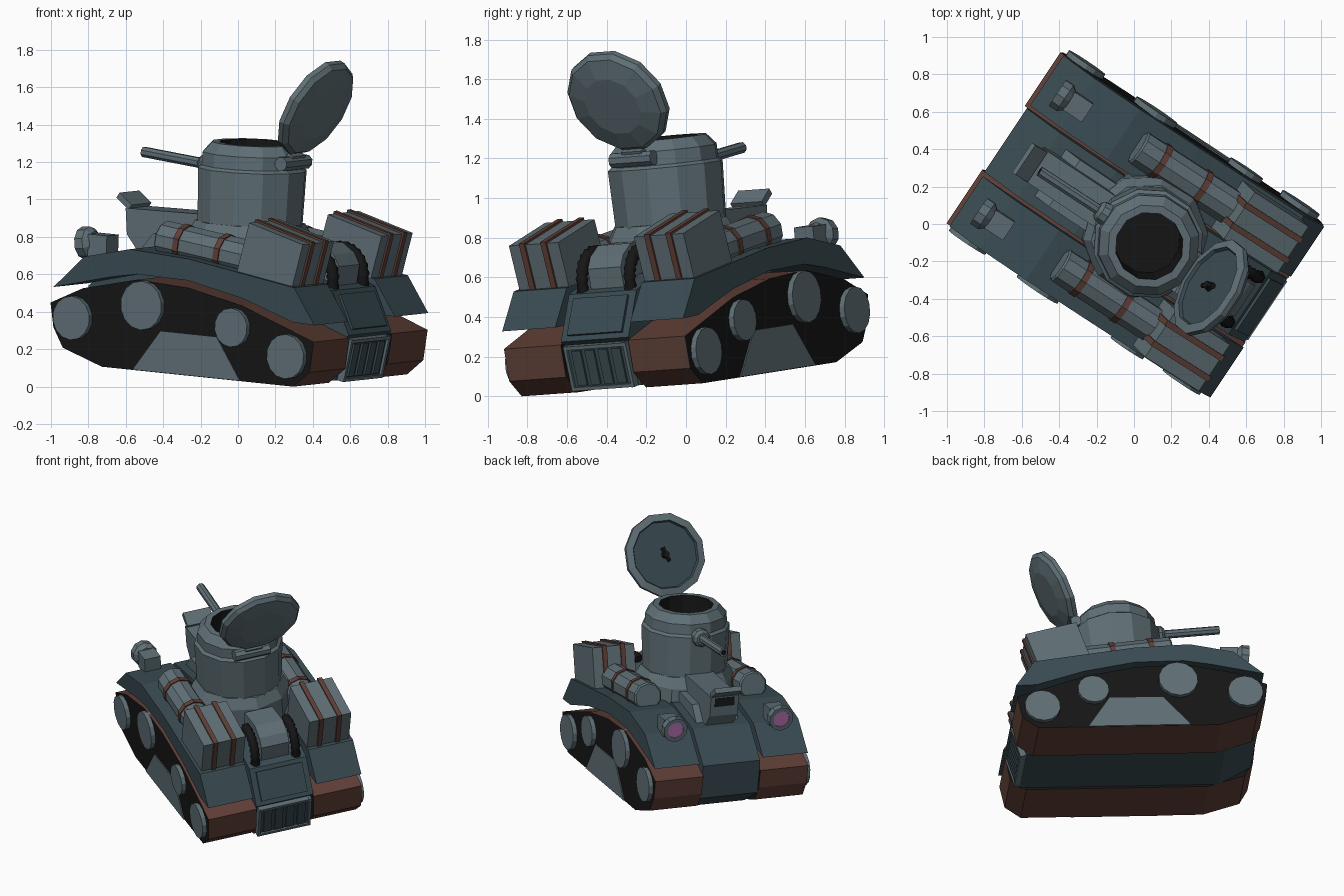
import bpy, bmesh
from math import sin, cos, pi, radians
from mathutils import Vector, Matrix

if "Cube" in bpy.data.objects:
    bpy.data.objects.remove(bpy.data.objects["Cube"])

# Tank frame: local x = right, y = forward, z = up, then turned and tilted as a whole
R = Vector((.554, .831, .06)).normalized()
F = Vector((-.829, .553, .087))
U = R.cross(F).normalized()
F = U.cross(R)
TANK = Matrix((R, F, U)).transposed().to_4x4()
TANK.translation = R * .025 - U * .013


def material(name, rgb):
    m = bpy.data.materials.new(name)
    m.diffuse_color = (*rgb, 1)
    m.use_nodes = True
    m.node_tree.nodes["Principled BSDF"].inputs["Base Color"].default_value = m.diffuse_color
    return m


STEEL = material("steel", (.115, .16, .18))
DARK = material("dark_steel", (.042, .072, .085))
RUST = material("rust", (.115, .05, .038))
BLACK = material("black", (.008, .008, .008))
PINK = material("lens_pink", (.45, .17, .43))


def finish(name, bm, mats, local=None):
    bmesh.ops.recalc_face_normals(bm, faces=bm.faces)
    me = bpy.data.meshes.new(name)
    bm.to_mesh(me)
    bm.free()
    for m in mats:
        me.materials.append(m)
    ob = bpy.data.objects.new(name, me)
    bpy.context.collection.objects.link(ob)
    ob.matrix_world = TANK @ (local or Matrix())
    return ob


def prism(name, profile, x0, x1, mat, side=None):
    """Side profile (y, z) pulled from x0 to x1; side = material of the end caps."""
    bm = bmesh.new()
    a = [bm.verts.new((x0, y, z)) for y, z in profile]
    b = [bm.verts.new((x1, y, z)) for y, z in profile]
    n = len(profile)
    for i in range(n):
        bm.faces.new((a[i], a[(i + 1) % n], b[(i + 1) % n], b[i]))
    for cap in (a, b):
        bm.faces.new(cap).material_index = 1 if side else 0
    return finish(name, bm, [mat, side] if side else [mat])


def lathe(name, profile, n, mat, pos, axis=(0, 0, 1), inner=None, start=99):
    """Revolve (radius, height) around an axis; from ring 'start' on use the inner material."""
    bm = bmesh.new()
    rings = [[bm.verts.new((r * cos((i + .5) * 2 * pi / n), r * sin((i + .5) * 2 * pi / n), h))
              for i in range(n)] for r, h in profile]
    for k in range(len(rings) - 1):
        p, q = rings[k], rings[k + 1]
        for i in range(n):
            j = (i + 1) % n
            bm.faces.new((p[i], p[j], q[j], q[i])).material_index = int(k >= start)
    bm.faces.new(rings[0])
    bm.faces.new(rings[-1]).material_index = int(start < 99)
    rot = Vector(axis).to_track_quat('Z', 'Y').to_matrix().to_4x4()
    return finish(name, bm, [mat, inner] if inner else [mat], Matrix.Translation(pos) @ rot)


def box(name, pos, size, mat, tilt=0, offset=(0, 0, 0)):
    bm = bmesh.new()
    bmesh.ops.create_cube(bm, size=1, matrix=Matrix.Translation(offset) @ Matrix.Diagonal((*size, 1)))
    return finish(name, bm, [mat], Matrix.Translation(pos) @ Matrix.Rotation(radians(tilt), 4, 'X'))


def hose(name, pts, radius):
    """Ribbed tube along points."""
    cu = bpy.data.curves.new(name, 'CURVE')
    cu.dimensions = '3D'
    cu.bevel_depth, cu.bevel_resolution, cu.use_fill_caps = radius, 1, True
    sp = cu.splines.new('POLY')
    sp.points.add(len(pts) - 1)
    for i, p in enumerate(pts):
        sp.points[i].co = (*p, 1)
        sp.points[i].radius = 1 if i % 2 else .78
    cu.materials.append(BLACK)
    ob = bpy.data.objects.new(name, cu)
    bpy.context.collection.objects.link(ob)
    ob.matrix_world = TANK


# Hull body between the tracks
prism("hull", [(-.74, .12), (-.785, .345), (-.815, .37), (-.70, .60), (-.5, .67), (.3, .745),
               (.66, .685), (.865, .49), (.83, .25), (.6, .12)], -.205, .205, DARK)

TRACK = [(-.70, .105), (-.80, .19), (-.82, .355), (-.35, .51), (0, .575), (.33, .59),
         (.67, .515), (.875, .42), (.85, .29), (.785, .185), (.53, .105)]
FENDER = [(-.82, .445), (-.68, .45), (-.35, .55), (0, .615), (.33, .62), (.5, .59),
          (.86, .505), (.67, .685), (.38, .75), (0, .73), (-.68, .635)]
SKIRT = [(.16, .33), (-.2, .33), (-.36, .107), (.33, .107)]
WHEELS = [(-.66, .265, .12), (-.305, .39, .105), (.275, .458, .132), (.72, .352, .118)]

for s, side in ((-1, "left"), (1, "right")):
    # Track, fender, skirt plate and wheels
    prism(side + "_track", TRACK, s * .205, s * .55, RUST, BLACK)
    prism(side + "_fender", FENDER, s * .228, s * .55, DARK)
    prism(side + "_skirt_plate", SKIRT, s * .5, s * .557, STEEL)
    for i, (y, z, r) in enumerate(WHEELS):
        lathe(f"{side}_wheel_{i}", [(r, 0), (r, .1)], 14, STEEL, (s * .48, y, z), (s, 0, 0))

    # Strapped storage box
    c = (s * .38, -.505, .778)
    box(side + "_storage_box", c, (.30, .36, .275), STEEL, 14)
    for k in (-1, 1):
        box(side + "_box_strap", c, (.032, .382, .297), RUST, 14, (k * .065, 0, 0))

    # Bedroll with two straps
    a, b = Vector((s * .378, .28, .805)), Vector((s * .378, -.36, .735))
    d = b - a
    lathe(side + "_bedroll", [(.09, 0), (.1, .01), (.1, d.length)], 10, STEEL, a, d)
    for t in (.22, .63):
        lathe(side + "_roll_strap", [(.107, -.017), (.107, .017)], 10, RUST, a + d * t, d)

    # Headlight on its block
    box(side + "_lamp_block", (s * .38, .665, .735), (.115, .12, .12), STEEL)
    lathe(side + "_headlight", [(.06, 0), (.086, .03), (.086, .08), (.058, .08), (.058, .072)],
          10, STEEL, (s * .38, .715, .748), (0, 1, -.12), PINK, 3)

    # Engine hose, arching from block top to deck
    hose(side + "_hose", [(s * .145, -.52 - .14 * sin(t * pi / 24), .65 + .15 * cos(t * pi / 24))
                          for t in range(-2, 13)] + [(s * .145, -.66, .61), (s * .145, -.65, .57)], .036)

# Engine block
prism("engine_block", [(-.645, .56), (-.665, .72), (-.63, .78), (-.55, .83), (-.36, .83), (-.36, .56)],
      -.1, .1, STEEL)

# Rear hatch panel and framed grille
box("rear_panel", (0, -.757, .485), (.33, .03, .20), DARK, -26.6)
g = (0, -.775, .235)
box("grille_back", g, (.36, .03, .22), DARK, 11)
for k in (-1, 1):
    box("grille_frame_side", g, (.018, .05, .235), STEEL, 11, (k * .18, -.005, 0))
    box("grille_frame_bar", g, (.375, .05, .018), STEEL, 11, (0, -.005, k * .107))
for i in range(4):
    box("grille_slat", g, (.055, .03, .18), DARK, 11, (-.12 + i * .08, -.012, 0))

# Driver block with open visor
prism("driver_block", [(.70, .775), (.715, .915), (.2, .925), (.2, .66), (.6, .66)], -.1, .1, STEEL)
prism("driver_block_base", [(.60, .68), (.5, .80), (.2, .82), (.2, .65)], -.15, .15, STEEL)
box("visor_slot", (0, .705, .875), (.14, .02, .06), BLACK)
box("visor_flap", (0, .73, .95), (.19, .10, .035), STEEL, 36)

# Turret collar, body, rim and dark interior
T = Vector((0, -.02, 0))
lathe("turret_collar", [(.34, .62), (.335, .83), (.295, .90)], 10, STEEL, T)
lathe("turret", [(.285, .86), (.297, 1.185), (.277, 1.2), (.274, 1.27), (.225, 1.325),
                 (.183, 1.325), (.178, 1.0)], 12, STEEL, T, inner=BLACK, start=5)

# Gun
aim = Vector((0, .43, .032))
lathe("gun_mount", [(.065, 0), (.06, .05), (.042, .07)], 10, STEEL, (.005, .24, 1.18), aim)
lathe("gun_barrel", [(.029, 0), (.029, .425), (.018, .425), (.018, .4)], 8, STEEL,
      (.005, .26, 1.182), aim, BLACK, 2)

# Open hatch lid with hinge and handle
lid, inward = Vector((.01, -.405, 1.545)), Vector((0, .91, .42))
lathe("hatch_hinge", [(.039, -.125), (.039, .125)], 8, STEEL, (-.01, -.29, 1.24), (1, 0, 0))
box("hinge_arm", (0, -.29, 1.26), (.12, .04, .06), STEEL, 24)
lathe("hatch_lid", [(.16, -.06), (.262, -.035), (.284, -.01), (.284, .02), (.235, .03), (.226, .012)],
      12, STEEL, lid, inward, DARK, 4)
lathe("lid_handle", [(.014, -.05), (.018, .05)], 6, BLACK, lid + inward * .03, (.35, -.4, .85))
lathe("lid_handle_boss", [(.028, 0), (.022, .035)], 8, BLACK, lid + inward * .01, inward)
